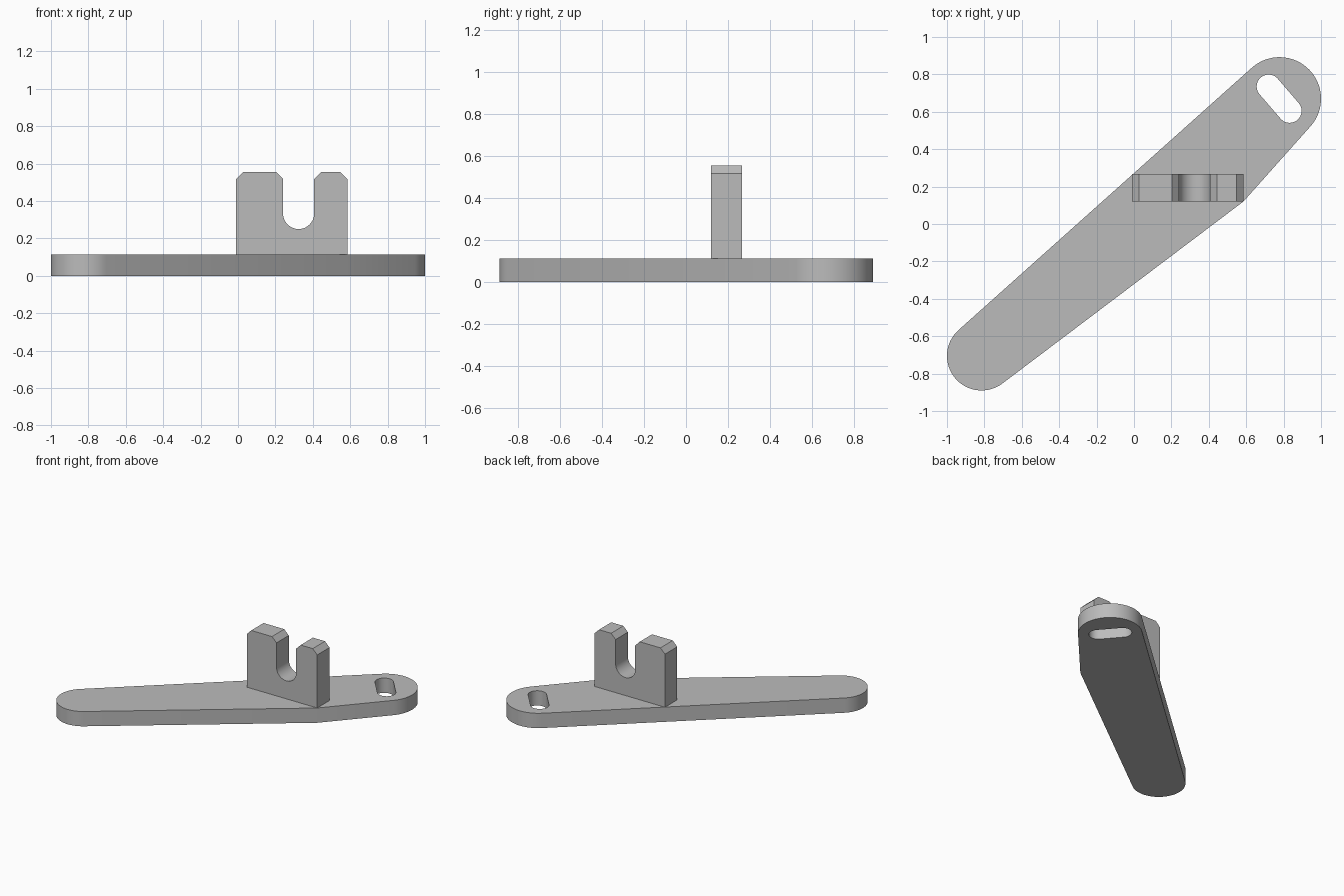
import bpy, bmesh, math
from mathutils import Vector

cube = bpy.data.objects.get("Cube")
if cube:
    bpy.data.objects.remove(cube, do_unlink=True)

grey = bpy.data.materials.new("plain grey")
grey.use_nodes = True
colour = (0.5, 0.5, 0.5, 1.0)
grey.diffuse_color = colour
grey.node_tree.nodes["Principled BSDF"].inputs["Base Color"].default_value = colour


def arc(centre, r, a0, a1, n=32):
    """Points counterclockwise from angle a0 to a1."""
    a1 = a0 + (a1 - a0) % math.tau
    return [centre + r * Vector((math.cos(a0 + (a1 - a0) * i / n),
                                 math.sin(a0 + (a1 - a0) * i / n))) for i in range(n + 1)]


def tangent(c1, r1, c2, r2, side):
    """Angle of the outward normal of the line touching both circles."""
    d = c2 - c1
    return math.atan2(d.y, d.x) + side * math.acos((r1 - r2) / d.length)


def prism(name, points, lo, hi, upright=False):
    """Extrude an outline along z, or along y for an upright profile."""
    bm = bmesh.new()
    place = lambda p, t: (p[0], t, p[1]) if upright else (p[0], p[1], t)
    face = bm.faces.new([bm.verts.new(place(p, lo)) for p in points])
    ext = bmesh.ops.extrude_face_region(bm, geom=[face])
    move = Vector((0, hi - lo, 0)) if upright else Vector((0, 0, hi - lo))
    bmesh.ops.translate(bm, vec=move, verts=[v for v in ext["geom"] if isinstance(v, bmesh.types.BMVert)])
    bmesh.ops.recalc_face_normals(bm, faces=bm.faces)
    mesh = bpy.data.meshes.new(name)
    bm.to_mesh(mesh)
    bm.free()
    mesh.materials.append(grey)
    obj = bpy.data.objects.new(name, mesh)
    bpy.context.collection.objects.link(obj)
    return obj


def activate(obj):
    bpy.ops.object.select_all(action="DESELECT")
    obj.select_set(True)
    bpy.context.view_layer.objects.active = obj


def cut(obj, cutter):
    cutter.hide_render = True
    mod = obj.modifiers.new("cut", "BOOLEAN")
    mod.operation, mod.solver, mod.object = "DIFFERENCE", "EXACT", cutter
    activate(obj)
    bpy.ops.object.modifier_apply(modifier=mod.name)
    bpy.data.objects.remove(cutter, do_unlink=True)


# Arm plate: two rounded ends joined by tangent edges, with one corner
THICK = 0.113
small, r_small = Vector((-0.815, -0.705)), 0.185
large, r_large = Vector((0.778, 0.67)), 0.222
corner = Vector((0.585, 0.12))
back = tangent(small, r_small, large, r_large, 1)
outline = arc(small, r_small, back, tangent(small, r_small, corner, 0, -1))
outline.append(corner)
outline += arc(large, r_large, tangent(corner, 0, large, r_large, -1), back)
plate = prism("arm_plate", outline, 0, THICK)

# Round hole in the small end
cut(plate, prism("round_hole", arc(small, 0.075, 0, math.tau, 48)[:-1], -0.1, 0.3))

# Slotted hole in the large end
s0, s1, r_slot = Vector((0.72, 0.735)), Vector((0.832, 0.605)), 0.064
a = math.atan2((s1 - s0).y, (s1 - s0).x)
slot = arc(s0, r_slot, a + math.pi / 2, a - math.pi / 2, 20)
slot += arc(s1, r_slot, a - math.pi / 2, a + math.pi / 2, 20)
cut(plate, prism("slotted_hole", slot, -0.1, 0.3))

# Upright fork: chamfered prongs around a round-bottomed notch
X0, X1, TOP, C = -0.01, 0.585, 0.556, 0.038
mid, r_notch = Vector((0.324, 0.333)), 0.083
n0, n1 = mid.x - r_notch, mid.x + r_notch
profile = [(X0, THICK), (X0, TOP - C), (X0 + C, TOP), (n0 - C, TOP), (n0, TOP - C)]
profile += arc(mid, r_notch, math.pi, math.tau, 24)
profile += [(n1, TOP - C), (n1 + C, TOP), (X1 - C, TOP), (X1, TOP - C), (X1, THICK)]
fork = prism("upright_fork", profile, 0.12, 0.268, upright=True)

for part in (plate, fork):
    activate(part)
    bpy.ops.object.shade_smooth_by_angle(angle=math.radians(25))
